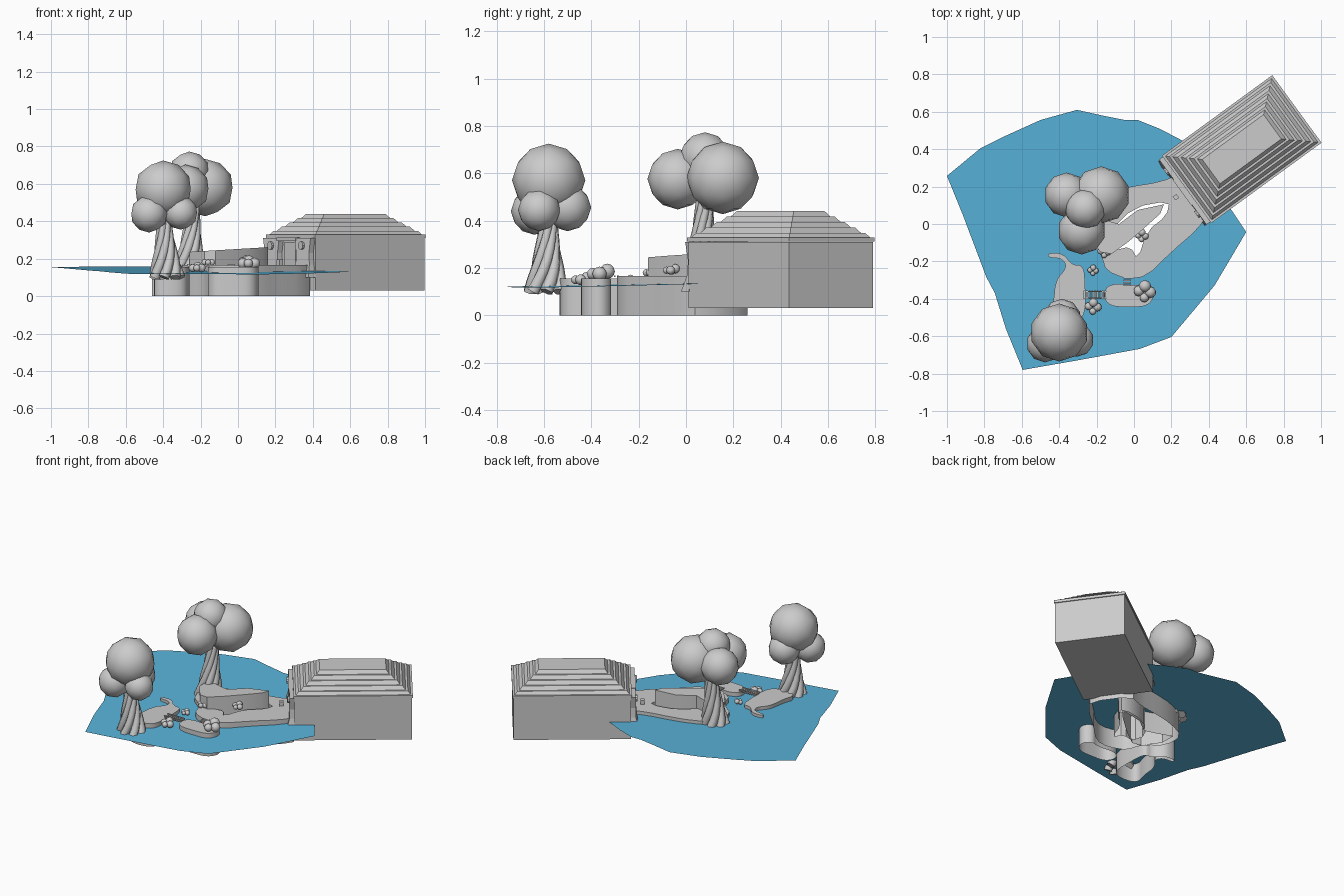
import bpy, bmesh, math
from mathutils import Matrix, Vector

if "Cube" in bpy.data.objects:
    bpy.data.objects.remove(bpy.data.objects["Cube"])


def finish(name, bm, smooth=None, recalc=True):
    if recalc:
        bmesh.ops.recalc_face_normals(bm, faces=bm.faces[:])
    me = bpy.data.meshes.new(name)
    bm.to_mesh(me)
    bm.free()
    ob = bpy.data.objects.new(name, me)
    bpy.context.collection.objects.link(ob)
    if smooth:
        bpy.ops.object.select_all(action='DESELECT')
        bpy.context.view_layer.objects.active = ob
        ob.select_set(True)
        bpy.ops.object.shade_smooth_by_angle(angle=math.radians(smooth))
    return ob


def rounded(pts, n=2):
    # corner cutting turns a few points into a soft outline
    for _ in range(n):
        out = []
        for i, p in enumerate(pts):
            q = pts[(i + 1) % len(pts)]
            out += [(p[0] * .75 + q[0] * .25, p[1] * .75 + q[1] * .25),
                    (p[0] * .25 + q[0] * .75, p[1] * .25 + q[1] * .75)]
        pts = out
    return pts


def sheet(loops, zf):
    # flat filled outline, later loops are holes
    bm = bmesh.new()
    for pts in loops:
        vs = [bm.verts.new((x, y, zf(x, y))) for x, y in pts]
        for i in range(len(vs)):
            bm.edges.new((vs[i - 1], vs[i]))
    bmesh.ops.triangle_fill(bm, edges=bm.edges[:], use_beauty=True, normal=(0, 0, 1))
    for f in bm.faces:
        f.normal_update()
        if f.normal.z < 0:
            f.normal_flip()
    return bm


def shell(name, loops, zf):
    # raised ground: top surface with side walls down to z = 0, open below
    bm = sheet(loops, zf)
    rim = [e for e in bm.edges if e.is_boundary]
    ext = bmesh.ops.extrude_edge_only(bm, edges=rim)['geom']
    for v in ext:
        if isinstance(v, bmesh.types.BMVert):
            v.co.z = 0
    return finish(name, bm, 35)


def box(name, c, size, m=Matrix()):
    bm = bmesh.new()
    bmesh.ops.create_cube(bm, size=1, matrix=m @ Matrix.Translation(c) @ Matrix.Diagonal((*size, 1)))
    return finish(name, bm)


def balls(name, spheres, sub=2):
    bm = bmesh.new()
    for x, y, z, r in spheres:
        bmesh.ops.create_icosphere(bm, subdivisions=sub, radius=r, matrix=Matrix.Translation((x, y, z)))
    return finish(name, bm, 60)


# Water sheet, slightly tilted, with a gap beside the raised rock
hole = rounded([(.19, .125), (.175, .045), (.07, -.037), (.02, -.19), (-.02, -.12),
                (-.1, -.14), (-.13, -.04), (0, .09)], 1)
shore = [(-1, .257), (-.82, .406), (-.69, .47), (-.5, .556), (-.305, .61), (-.155, .577),
         (-.05, .556), (.02, .556), (.14, .508), (.262, .444), (.43, .21), (.6, -.043),
         (.43, -.33), (.2, -.604), (.03, -.668), (-.29, -.727), (-.595, -.78), (-.685, -.56),
         (-.744, -.37), (-.79, -.283), (-.915, .048)]
water = finish('water', sheet([shore, hole], lambda x, y: .137 - .01 * x + .03 * y), recalc=False)
mat = bpy.data.materials.new('water_blue')
mat.diffuse_color = (.1, .45, .7, 1)
mat.use_nodes = True
mat.node_tree.nodes["Principled BSDF"].inputs["Base Color"].default_value = mat.diffuse_color
water.data.materials.append(mat)

# Main island and the raised rock inside it
main = rounded([(-.02, .2), (.14, .225), (.25, .27), (.40, .06), (.34, -.03), (.2, -.15), (.07, -.28),
                (-.04, -.295), (-.15, -.25), (-.17, -.18), (-.2, -.13), (-.3, -.05), (-.3, .1), (-.15, .17)], 1)
shell('main_island', [main, hole], lambda x, y: .165)
rock = [(.16, .105), (.14, .055), (.04, -.035), (-.03, -.095), (-.12, -.16), (-.18, -.15),
        (-.26, -.04), (-.26, .06), (-.15, .02), (-.08, 0), (.02, .075)]
shell('raised_rock', [rock], lambda x, y: .252 + .06 * x)

# Small islands
west = rounded([(-.46, -.155), (-.38, -.155), (-.33, -.22), (-.27, -.22), (-.26, -.32), (-.26, -.5),
                (-.34, -.54), (-.46, -.52), (-.43, -.42), (-.42, -.3), (-.36, -.235), (-.38, -.185), (-.46, -.18)])
shell('west_island', [west], lambda x, y: .155)
south = rounded([(-.17, -.38), (-.13, -.315), (.02, -.33), (.07, -.31), (.12, -.36), (.08, -.44),
                 (-.03, -.445), (-.13, -.44)])
shell('south_island', [south], lambda x, y: .155)

# Plank bridges with rope rails
for i in range(9):
    box('bridge_plank', (-.265 + i * .014, -.378, .163 - .004 * math.sin(i / 8 * math.pi)), (.009, .045, .007))
for s in (-1, 1):
    box('bridge_rail', (-.21, -.378 + s * .018, .17), (.125, .005, .005))
for i in range(4):
    box('short_bridge_plank', (-.035, -.288 - i * .013, .165), (.04, .008, .007))

# Bushes
def bush(x, y, z, r):
    balls('bush', [(x - r * .8, y + r * .2, z, r * .8), (x + r * .9, y, z, r * .85),
                   (x + r * .1, y + r * .9, z + r * .3, r * .9), (x, y - r * .8, z, r * .7)])

for b in [(.055, -.365, .175, .036), (-.22, -.25, .15, .018), (-.22, -.445, .15, .027),
          (.04, -.065, .19, .022), (-.16, -.15, .18, .022)]:
    bush(*b)


# Trees: twisted strands flaring into roots, round foliage
def trunk(name, base, top, flare):
    cu = bpy.data.curves.new(name, 'CURVE')
    cu.dimensions = '3D'
    cu.bevel_depth = .028
    cu.bevel_resolution = 1
    cu.use_fill_caps = True
    base, top = Vector(base), Vector(top)
    for k in range(7):
        sp = cu.splines.new('POLY')
        sp.points.add(8)
        for i, p in enumerate(sp.points):
            t = i / 8
            a = k * math.tau / 7 + 2.4 * t
            r = .022 + flare * (1 - t) ** 2
            c = base.lerp(top, t) + Vector((math.cos(a) * r, math.sin(a) * r, 0))
            p.co = (*c, 1)
            p.radius = 1 - .45 * t
        sp.use_smooth = True
    ob = bpy.data.objects.new(name, cu)
    bpy.context.collection.objects.link(ob)


trunk('front_trunk', (-.38, -.59, .1), (-.4, -.58, .46), .05)
balls('front_foliage', [(-.4, -.58, .57, .155), (-.475, -.64, .44, .1),
                        (-.305, -.62, .445, .09), (-.385, -.5, .455, .1)])
trunk('back_trunk', (-.26, .06, .13), (-.24, .08, .5), .045)
balls('back_foliage', [(-.36, .155, .58, .12), (-.175, .155, .58, .153),
                       (-.26, .08, .665, .108), (-.28, -.035, .575, .128)])

# House, turned 36 degrees
H = Matrix.Translation((.576, .4, 0)) @ Matrix.Rotation(math.radians(36.1), 4, 'Z')
box('house_body', (0, 0, .17), (.72, .438, .28), H)
box('roof_eave', (0, 0, .32), (.73, .447, .018), H)

# Stepped roof: a loft of shrinking rings
bm = bmesh.new()
prev = None
tiers = 5
for i in range(tiers):
    for frac, z in ((i / tiers, .325 + .115 * i / tiers), ((i + .6) / tiers, .325 + .115 * (i + 1) / tiers)):
        hx, hy = .355 - .165 * frac, .214 - .145 * frac
        ring = [bm.verts.new(H @ Vector((sx * hx, sy * hy, z)))
                for sx, sy in ((-1, -1), (1, -1), (1, 1), (-1, 1))]
        if prev:
            for j in range(4):
                bm.faces.new((prev[j - 1], prev[j], ring[j], ring[j - 1]))
        else:
            bm.faces.new(ring[::-1])
        prev = ring
bm.faces.new(prev)
finish('stepped_roof', bm)

# Flared panels either side of the door, each with a round window
for s in (-1, 1):
    bm = bmesh.new()
    prof = [(.055, .1), (.222, .1), (.205, .17), (.2, .23), (.215, .31), (.07, .31), (.085, .23), (.08, .17)]
    f = bm.faces.new([bm.verts.new(H @ Vector((-.355, s * y, z))) for y, z in prof])
    ext = bmesh.ops.extrude_face_region(bm, geom=[f])['geom']
    for v in ext:
        if isinstance(v, bmesh.types.BMVert):
            k = .055 if v.co.z < .15 else .035
            v.co += H.to_3x3() @ Vector((-k, 0, 0))
    finish('door_panel', bm)
    bm = bmesh.new()
    bmesh.ops.create_cone(bm, cap_ends=True, segments=10, radius1=.022, radius2=.022, depth=.015,
                          matrix=H @ Matrix.Translation((-.395, s * .14, .27)) @ Matrix.Rotation(math.pi / 2, 4, 'Y'))
    finish('round_window', bm)
box('door', (-.363, 0, .225), (.012, .1, .13), H)
box('door_lintel', (-.375, 0, .303), (.04, .17, .018), H)
box('door_lamp', (-.436, .0, .18), (.024, .024, .03), H)
